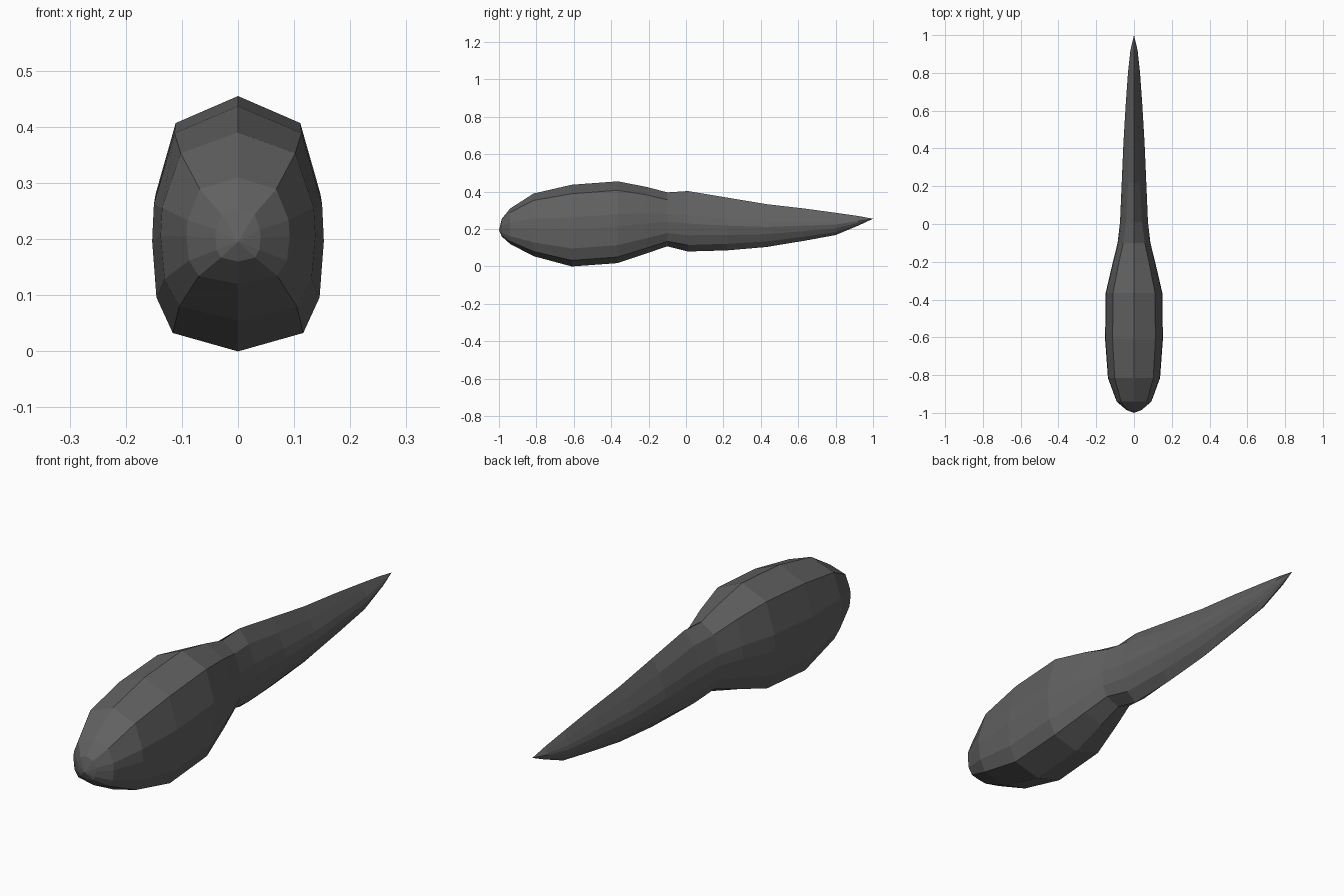
import bpy, bmesh

if "Cube" in bpy.data.objects:
    bpy.data.objects.remove(bpy.data.objects["Cube"])

# Half cross-sections from top ridge to belly: (width fraction, height fraction)
BODY = [(0, 1), (.74, .89), (.98, .6), (1, .45), (.95, .22), (.76, .075), (0, 0)]
TAIL = [(0, 1), (.45, .8), (.85, .6), (1, .47), (.85, .3), (.5, .13), (0, 0)]

# Stations: y, top z, bottom z, half width, blend from body to tail section
STATIONS = [
    (-.985, .255, .160, .040, 0),
    (-.94, .310, .120, .092, 0),
    (-.815, .390, .055, .138, 0),
    (-.61, .437, .000, .153, 0),
    (-.365, .455, .018, .150, 0),
    (-.21, .425, .070, .114, .1),
    (-.10, .396, .108, .087, .3),
    (.01, .403, .080, .074, .6),
    (.22, .368, .086, .065, .9),
    (.43, .333, .104, .056, 1),
    (.63, .310, .137, .044, 1),
    (.80, .287, .168, .032, 1),
    (.92, .270, .218, .019, 1),
]


def ring(bm, y, top, bottom, width, blend):
    half = []
    for (bx, bz), (tx, tz) in zip(BODY, TAIL):
        x = (bx + (tx - bx) * blend) * width
        z = bottom + (bz + (tz - bz) * blend) * (top - bottom)
        half.append((x, z))
    points = half + [(-x, z) for x, z in reversed(half[1:-1])]
    return [bm.verts.new((x, y, z)) for x, z in points]


# Tadpole-shaped body tapering into a thin tail
bm = bmesh.new()
rings = [ring(bm, *s) for s in STATIONS]
n = len(rings[0])
for a, b in zip(rings, rings[1:]):
    for i in range(n):
        j = (i + 1) % n
        bm.faces.new((a[i], a[j], b[j], b[i]))

# Blunt nose and pointed tail tip
for end, tip in ((rings[0], (0, -1, .195)), (rings[-1], (0, 1, .255))):
    v = bm.verts.new(tip)
    for i in range(n):
        bm.faces.new((end[i], end[(i + 1) % n], v))
bmesh.ops.recalc_face_normals(bm, faces=bm.faces)

mesh = bpy.data.meshes.new("body_and_tail")
bm.to_mesh(mesh)
bm.free()
obj = bpy.data.objects.new("body_and_tail", mesh)
bpy.context.collection.objects.link(obj)

# Dark grey skin
mat = bpy.data.materials.new("dark_skin")
mat.diffuse_color = (.12, .12, .12, 1)
mat.use_nodes = True
mat.node_tree.nodes["Principled BSDF"].inputs["Base Color"].default_value = mat.diffuse_color
mesh.materials.append(mat)
